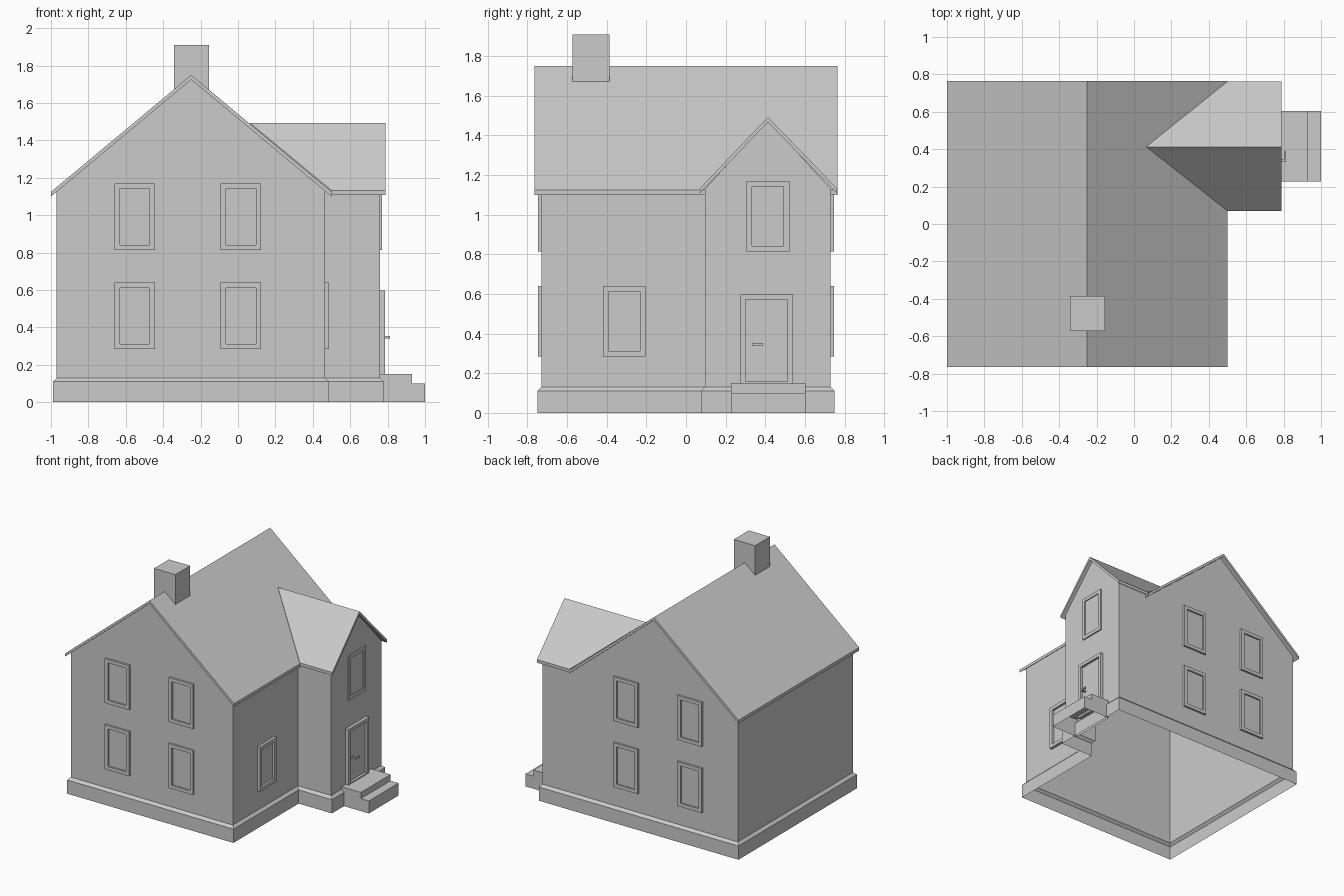
import bpy, bmesh
from math import radians
from mathutils import Matrix, Vector

cube = bpy.data.objects.get("Cube")
if cube:
    bpy.data.objects.remove(cube, do_unlink=True)

# One plain material for the whole house
grey = bpy.data.materials.new("light_grey")
grey.use_nodes = True
COLOUR = (0.6, 0.6, 0.6, 1)
grey.diffuse_color = COLOUR
grey.node_tree.nodes["Principled BSDF"].inputs["Base Color"].default_value = COLOUR


def finish(name, bm, fix_normals=True):
    if fix_normals:
        bmesh.ops.recalc_face_normals(bm, faces=bm.faces)
    mesh = bpy.data.meshes.new(name)
    bm.to_mesh(mesh)
    bm.free()
    mesh.materials.append(grey)
    obj = bpy.data.objects.new(name, mesh)
    bpy.context.collection.objects.link(obj)
    return obj


def loft(bm, loops):
    """Join matching closed loops of points with quads."""
    rings = [[bm.verts.new(p) for p in loop] for loop in loops]
    for a, b in zip(rings, rings[1:]):
        for i in range(len(a)):
            j = (i + 1) % len(a)
            bm.faces.new((a[i], a[j], b[j], b[i]))
    return rings


def box(name, low, high):
    low, high = Vector(low), Vector(high)
    bm = bmesh.new()
    bmesh.ops.create_cube(bm, size=1)
    bmesh.ops.scale(bm, vec=high - low, verts=bm.verts)
    bmesh.ops.translate(bm, vec=(low + high) / 2, verts=bm.verts)
    return finish(name, bm)


# Hollow walls with a chamfered plinth, open underneath
L, R, F, B = -0.97, 0.465, -0.73, 0.73
WING_X, WING_Y = 0.76, 0.095
RIDGE_X, RIDGE_Y = -0.25, 0.413
WALL_TOP = 1.13
footprint = [(L, F, -1, -1), (R, F, 1, -1), (R, WING_Y, 1, -1),
             (WING_X, WING_Y, 1, -1), (WING_X, B, 1, 1), (L, B, -1, 1)]


def outline(z, grow):
    return [(x + sx * grow, y + sy * grow, z) for x, y, sx, sy in footprint]


bm = bmesh.new()
loft(bm, [outline(0, 0.02), outline(0.11, 0.02), outline(0.13, 0), outline(WALL_TOP, 0)])
gables = [
    [(L, F, WALL_TOP), (R, F, WALL_TOP), (RIDGE_X, F, 1.73)],
    [(R, B, WALL_TOP), (L, B, WALL_TOP), (RIDGE_X, B, 1.73)],
    [(WING_X, WING_Y, WALL_TOP), (WING_X, B, WALL_TOP), (WING_X, RIDGE_Y, 1.475)],
]
for gable in gables:
    bm.faces.new([bm.verts.new(p) for p in gable])
finish("walls", bm, fix_normals=False)


# Roof slabs: a folded section between two ends
def roof(name, near, far):
    bm = bmesh.new()
    rings = loft(bm, [near, far])
    for ring in rings:
        a, b, c, d, e, f = ring
        bm.faces.new((a, b, e, f))
        bm.faces.new((b, c, d, e))
    return finish(name, bm)


THICK = 0.025
main = [(-1, 1.125), (RIDGE_X, 1.75), (0.5, 1.125)]
main += [(x, z - THICK) for x, z in reversed(main)]
roof("main_roof", [(x, -0.765, z) for x, z in main], [(x, 0.765, z) for x, z in main])

# Wing roof runs back to the valleys on the main slope
wing = [(0.07, 1.133, 0.5), (RIDGE_Y, 1.492, 0.065), (0.762, 1.133, 0.5)]
wing += [(y, z - THICK, x) for y, z, x in reversed(wing)]
roof("wing_roof", [(0.788, y, z) for y, z, x in wing], [(x, y, z) for y, z, x in wing])

box("chimney", (-0.343, -0.572, 1.66), (-0.155, -0.385, 1.91))


# Framed fittings: raised rim with a recessed panel, turned to face its wall
def framed(name, place, width, height, angle, depth, rim, recess):
    bm = bmesh.new()
    w, h = width / 2, height / 2
    corners = [(-w, -h), (w, -h), (w, h), (-w, h)]
    rings = loft(bm, [[(x, 0, z) for x, z in corners],
                      [(x, -depth, z) for x, z in corners],
                      [(x - rim * x / w, -depth, z - rim * z / h) for x, z in corners],
                      [(x - rim * x / w, recess - depth, z - rim * z / h) for x, z in corners]])
    bm.faces.new(rings[-1])
    bm.transform(Matrix.Translation(place) @ Matrix.Rotation(radians(angle), 4, "Z"))
    return finish(name, bm, fix_normals=False)


def window(name, place, angle, depth=0.016):
    framed(name, place, 0.216, 0.356, angle, depth, 0.028, depth * 0.8)


LOW, HIGH = 0.462, 0.992
for side, y, angle in (("front", F, 0), ("back", B, 180)):
    for column, x in (("right", -0.552), ("left", 0.015)):
        for level, z in (("lower", LOW), ("upper", HIGH)):
            window(f"{side}_{level}_{column}_window", (x, y, z), angle)
window("side_window", (R, -0.312, LOW), 90, 0.022)
window("wing_window", (WING_X, RIDGE_Y, HIGH), 90, 0.01)

# Door and lever handle
framed("door", (WING_X, 0.407, 0.365), 0.264, 0.464, 90, 0.026, 0.026, 0.02)
box("handle_stem", (0.765, 0.332, 0.34), (0.812, 0.344, 0.353))
box("handle_lever", (0.802, 0.332, 0.34), (0.812, 0.388, 0.353))

# Door steps, open underneath
bm = bmesh.new()
steps = [(WING_X, 0), (1, 0), (1, 0.1), (0.93, 0.1), (0.93, 0.15), (WING_X, 0.15)]
ends = loft(bm, [[(x, y, z) for x, z in steps] for y in (0.228, 0.604)])
for end in ends:
    bm.faces.new(end)
bmesh.ops.recalc_face_normals(bm, faces=bm.faces)
under = [f for f in bm.faces if f.normal.z < -0.9]
bmesh.ops.delete(bm, geom=under, context="FACES")
finish("door_steps", bm, fix_normals=False)
